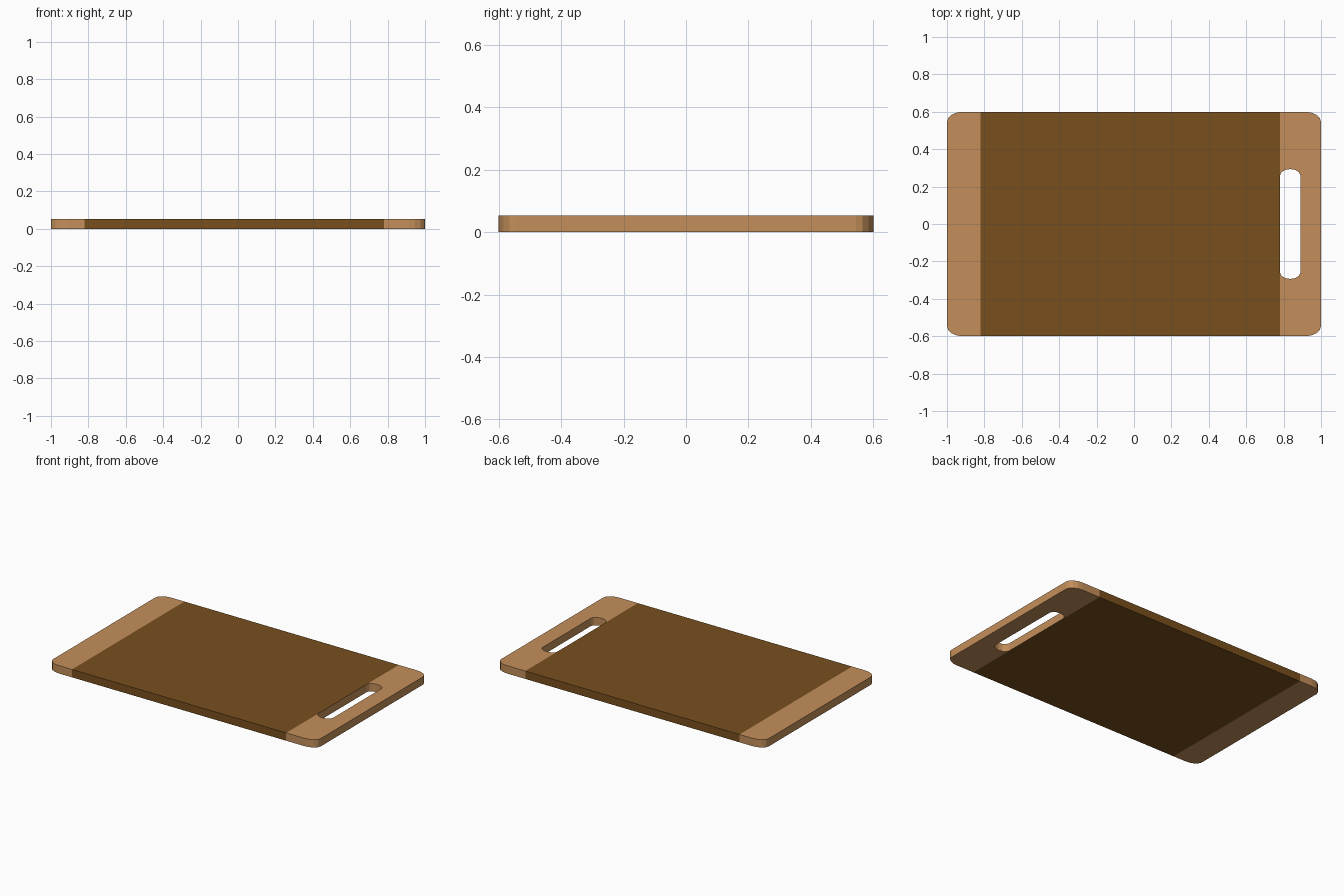
import bpy, bmesh, math

if "Cube" in bpy.data.objects:
    bpy.data.objects.remove(bpy.data.objects["Cube"])

H = 0.053             # board thickness
LX, RX = -0.82, 0.78  # limits of the dark panel
CX, CY = 0.085, 0.055 # corner radii

def material(name, col):
    m = bpy.data.materials.new(name)
    m.diffuse_color = (*col, 1)
    m.use_nodes = True
    m.node_tree.nodes["Principled BSDF"].inputs["Base Color"].default_value = m.diffuse_color
    return m

light = material("light_wood", (0.55, 0.275, 0.105))
dark = material("dark_wood", (0.19, 0.08, 0.013))

def arc(cx, cy, rx, ry, a0, a1, n):
    angles = [math.radians(a0 + (a1 - a0) * i / n) for i in range(n + 1)]
    return [(cx + rx * math.cos(a), cy + ry * math.sin(a)) for a in angles]

def prism(name, outline, mats):
    """Extrude a flat outline from z = 0 up to the board thickness."""
    bm = bmesh.new()
    low = bm.faces.new([bm.verts.new((x, y, 0)) for x, y in outline])
    ext = bmesh.ops.extrude_face_region(bm, geom=[low], use_keep_orig=True)
    top = [v for v in ext["geom"] if isinstance(v, bmesh.types.BMVert)]
    bmesh.ops.translate(bm, verts=top, vec=(0, 0, H))
    bmesh.ops.recalc_face_normals(bm, faces=bm.faces)
    me = bpy.data.meshes.new(name)
    bm.to_mesh(me)
    bm.free()
    for m in mats:
        me.materials.append(m)
    ob = bpy.data.objects.new(name, me)
    bpy.context.collection.objects.link(ob)
    return ob

# Dark centre panel; its end face is the light inner wall of the handle slot
panel = prism("centre_panel", [(LX, -0.6), (RX, -0.6), (RX, 0.6), (LX, 0.6)], [dark, light])
for p in panel.data.polygons:
    if p.normal.x > 0.9:
        p.material_index = 1

# Plain end with rounded corners
prism("plain_end",
      [(LX, 0.6)] + arc(-1 + CX, 0.6 - CY, CX, CY, 90, 180, 4)
      + arc(-1 + CX, -0.6 + CY, CX, CY, 180, 270, 4) + [(LX, -0.6)], [light])

# Handle end wrapping around the slot
sx, sr = 0.835, 0.055
prism("handle_end",
      [(RX, -0.6)] + arc(1 - CX, -0.6 + CY, CX, CY, -90, 0, 4)
      + arc(1 - CX, 0.6 - CY, CX, CY, 0, 90, 4) + [(RX, 0.6)]
      + arc(sx, 0.258, sr, 0.036, 180, 0, 6)
      + arc(sx, -0.258, sr, 0.036, 0, -180, 6), [light])
